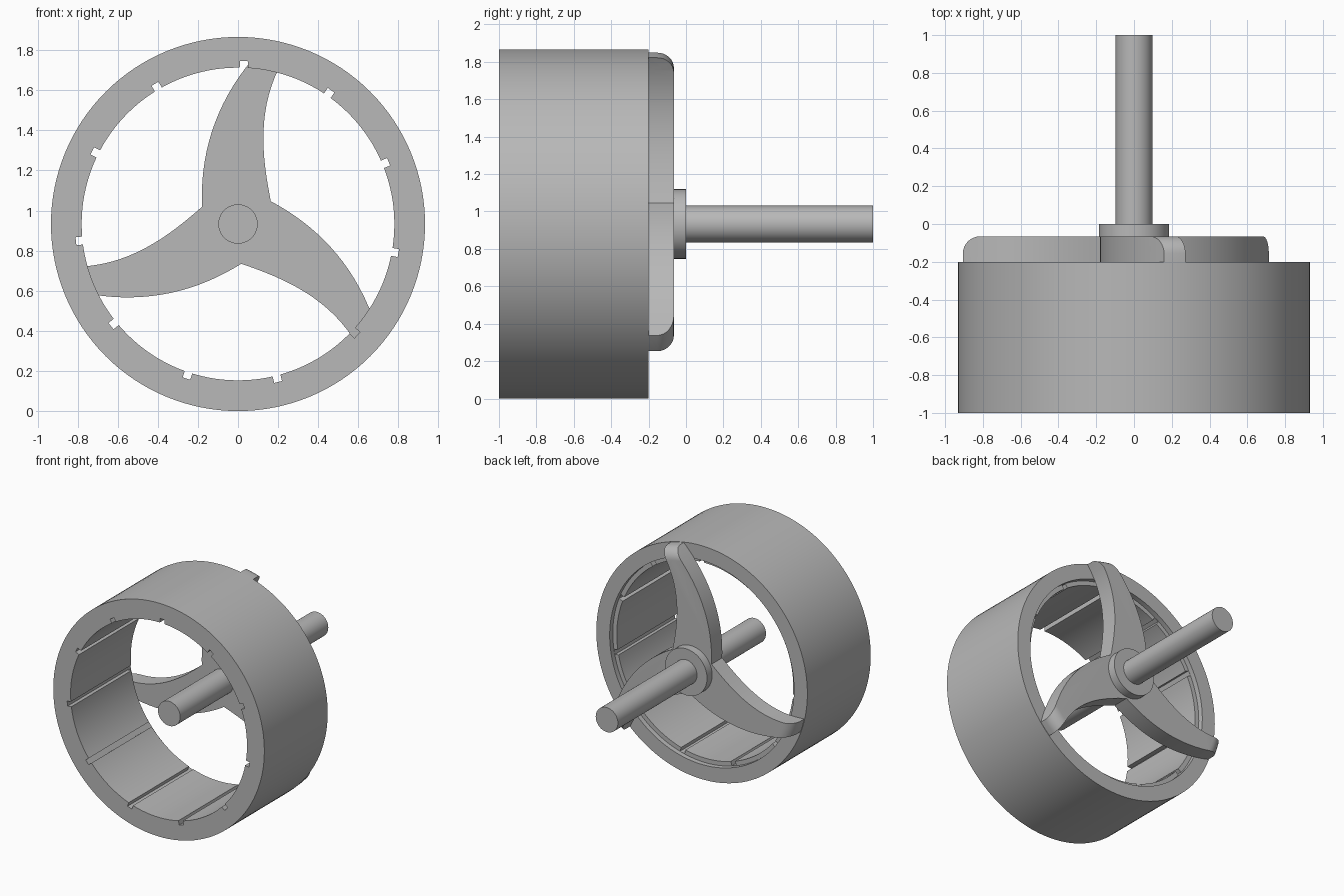
import bpy, bmesh, math
from mathutils import Matrix, Vector
from mathutils.geometry import interpolate_bezier

cube = bpy.data.objects.get("Cube")
if cube:
    bpy.data.objects.remove(cube, do_unlink=True)

RADIUS = 0.933
AXIS = Vector((0, 1, 0))

grey = bpy.data.materials.new("plain grey")
grey.use_nodes = True
grey.diffuse_color = (0.48, 0.48, 0.48, 1)
grey.node_tree.nodes["Principled BSDF"].inputs["Base Color"].default_value = grey.diffuse_color


def make_object(name, bm):
    bmesh.ops.recalc_face_normals(bm, faces=bm.faces)
    mesh = bpy.data.meshes.new(name)
    bm.to_mesh(mesh)
    bm.free()
    mesh.materials.append(grey)
    ob = bpy.data.objects.new(name, mesh)
    ob.location.z = RADIUS
    bpy.context.collection.objects.link(ob)
    return ob


def lathe(name, profile, closed=False, steps=128):
    """Revolve (radius, y) points around the y axis."""
    bm = bmesh.new()
    verts = [bm.verts.new((r, y, 0)) for r, y in profile]
    edges = [bm.edges.new(pair) for pair in zip(verts, verts[1:])]
    if closed:
        edges.append(bm.edges.new((verts[-1], verts[0])))
    bmesh.ops.spin(bm, geom=verts + edges, cent=(0, 0, 0), axis=AXIS,
                   angle=math.tau, steps=steps)
    bmesh.ops.remove_doubles(bm, verts=bm.verts, dist=1e-5)
    return make_object(name, bm)


def rod(name, radius, front, back):
    return lathe(name, [(0, front), (radius, front), (radius, back), (0, back)], steps=64)


def apply_boolean(ob, cutter, operation):
    cutter.hide_render = True
    mod = ob.modifiers.new("cut", "BOOLEAN")
    mod.object, mod.operation, mod.solver = cutter, operation, "EXACT"
    bpy.context.view_layer.update()
    graph = bpy.context.evaluated_depsgraph_get()
    mesh = bpy.data.meshes.new_from_object(ob.evaluated_get(graph))
    ob.modifiers.clear()
    ob.data = mesh
    bpy.data.objects.remove(cutter, do_unlink=True)


def smooth(ob):
    ob.data.shade_smooth()
    ob.data.set_sharp_from_angle(angle=math.radians(30))


# Drum with a shallow recess in its back rim
drum = lathe("drum", [(0.78, -1), (RADIUS, -1), (RADIUS, -0.2), (0.815, -0.2),
                      (0.815, -0.24), (0.78, -0.24)], closed=True)

# Eleven lengthwise grooves in the bore
bm = bmesh.new()
for i in range(11):
    turn = Matrix.Rotation(-math.radians(87.9) - i * math.tau / 11, 4, AXIS)
    place = Matrix.Translation((0.7815, -0.66, 0))
    size = Matrix.Diagonal((0.063, 0.88, 0.04, 1))
    bmesh.ops.create_cube(bm, size=1, matrix=turn @ place @ size)
apply_boolean(drum, make_object("groove_cutter", bm), "DIFFERENCE")

# Three curved spokes in one plate, whose edges meet around the hub
left = [(-0.18, 0.085), (-0.19, 0.38), (-0.1, 0.68), (0.2, 0.955)]
right = [(0.325, 0.955), (0.08, 0.68), (0.11, 0.38), (0.164, 0.113)]
curve = []
for edge in (left, right):
    curve += interpolate_bezier(*[Vector((x, -0.2, z)) for x, z in edge], 20)
bm = bmesh.new()
outline = []
for i in range(3):
    turn = Matrix.Rotation(i * math.tau / 3, 3, AXIS)
    outline += [bm.verts.new(turn @ p) for p in curve[:-1]]
plate = bm.faces.new(outline)
extruded = bmesh.ops.extrude_face_region(bm, geom=[plate])["geom"]
bmesh.ops.translate(bm, vec=(0, 0.135, 0),
                    verts=[v for v in extruded if isinstance(v, bmesh.types.BMVert)])
spokes = make_object("spokes", bm)

# Trim the spoke tips to the rim and round their back corners
fillet = 0.09
corner = [(0.93 - fillet + fillet * math.cos(a), -0.065 - fillet + fillet * math.sin(a))
          for a in (math.pi / 2 * k / 8 for k in range(8))]
trim = lathe("tip_trimmer", [(0, -0.3), (0.93, -0.3)] + corner
             + [(0.93 - fillet, -0.065 + 1e-4), (0, -0.065 + 1e-4)])
apply_boolean(spokes, trim, "INTERSECT")

# Collar behind the hub, and the shaft through everything
collar = rod("collar", 0.186, -0.07, 0)
shaft = rod("shaft", 0.098, -0.87, 1)

for part in (drum, spokes, collar, shaft):
    smooth(part)
